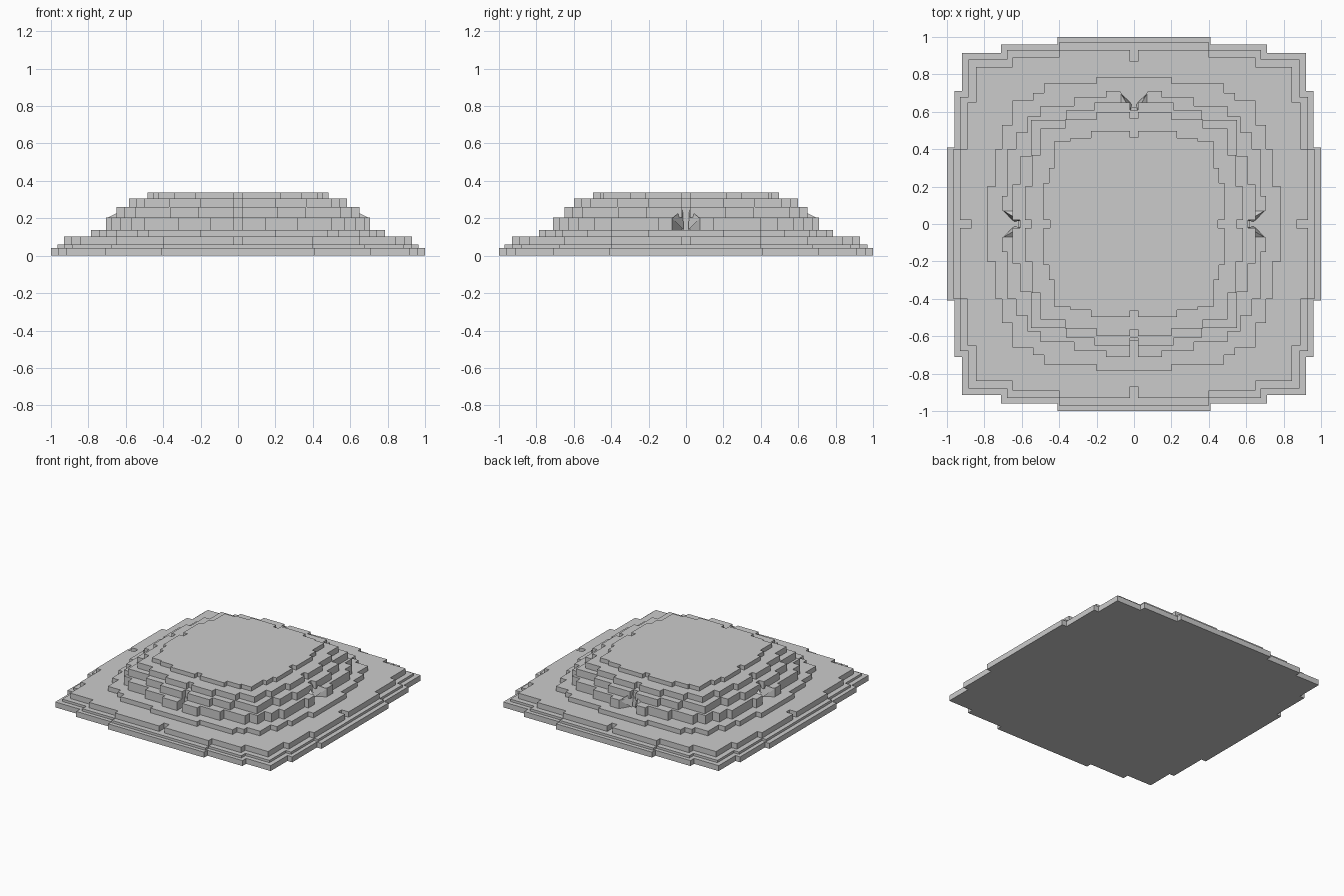
import bpy, bmesh, math
from mathutils import Matrix

if "Cube" in bpy.data.objects:
    bpy.data.objects.remove(bpy.data.objects["Cube"])


def link(name, bm):
    bmesh.ops.recalc_face_normals(bm, faces=bm.faces)
    me = bpy.data.meshes.new(name)
    bm.to_mesh(me)
    bm.free()
    ob = bpy.data.objects.new(name, me)
    bpy.context.collection.objects.link(ob)
    return ob


def quarter(xs, ys, cx, cy):
    """Stepped corner from the +x side round to the +y side."""
    pts = []
    for i, (r, h) in enumerate(xs):
        pts += [(r, h), (xs[i + 1][0] if i + 1 < len(xs) else cx, h)]
    pts.append((cx, cy))
    for i in range(len(ys) - 1, -1, -1):
        r, h = ys[i]
        pts += [(h, ys[i + 1][0] if i + 1 < len(ys) else cy), (h, r)]
    return pts


def tier(name, z0, z1, xs, ys, cx, cy, slot=0, flare=()):
    q = quarter(xs, ys, cx, cy)
    w = 0.022
    X, Y = xs[0][0], ys[0][0]

    def notch(r, key):
        # slot outline in (reach, offset) order, optionally flaring outward
        o = 0.075 if key in flare else w
        return [(r, -o), (r - slot, -w), (r - slot, w), (r, o)] if slot else []

    pts = [(a, b) for a, b in notch(X, 'E')] + q
    pts += [(-b, a) for a, b in notch(Y, 'N')] + [(-a, b) for a, b in q[::-1]]
    pts += [(-a, -b) for a, b in notch(X, 'W')] + [(-a, -b) for a, b in q]
    pts += [(b, -a) for a, b in notch(Y, 'S')] + [(a, -b) for a, b in q[::-1]]
    bm = bmesh.new()
    face = bm.faces.new([bm.verts.new((x, y, z0)) for x, y in pts])
    ext = bmesh.ops.extrude_face_region(bm, geom=[face], use_keep_orig=True)
    bmesh.ops.translate(bm, vec=(0, 0, z1 - z0),
                        verts=[v for v in ext['geom'] if isinstance(v, bmesh.types.BMVert)])
    link(name, bm)


# stacked tiers: (reach, half length) steps per side, then the corner
tier("base_tier", 0, .042, [(1, .41), (.96, .71)], [(1, .41), (.96, .71)], .92, .915)
tier("plinth_tier", .042, .06, [(.965, .40), (.93, .68)], [(.97, .40), (.93, .68)], .885, .88)
tier("lower_tier", .06, .102, [(.93, .40), (.89, .65)], [(.93, .40), (.89, .65)], .845, .84, .06)
tier("terrace_tier", .102, .138, [(.785, .20), (.74, .40), (.705, .53)],
     [(.785, .20), (.75, .48), (.70, .54)], .65, .66)
tier("wall_tier", .138, .205, [(.707, .15), (.675, .40), (.63, .49)],
     [(.712, .15), (.675, .32), (.63, .50)], .57, .575, .09, flare='ENW')
tier("fourth_tier", .205, .26, [(.65, .21), (.61, .36)], [(.65, .21), (.61, .36)], .55, .555, .04)
tier("fifth_tier", .26, .305, [(.583, .20), (.545, .37)], [(.60, .20), (.56, .37)], .50, .51, .035)
tier("top_tier", .305, .337, [(.483, .22), (.455, .30)], [(.497, .23), (.46, .34)], .425, .445, .035)

# splintered wedges either side of the damaged grooves
bm = bmesh.new()
for ang in (0, 90, 180):
    for s in (-1, 1):
        vs = [bm.verts.new(p) for p in ((.61, s * .018, .245), (.61, s * .07, .205),
                                        (.705, s * .075, .20), (.64, s * .012, .138))]
        for i in range(4):
            bm.faces.new([vs[j] for j in range(4) if j != i])
        bmesh.ops.rotate(bm, verts=vs, cent=(0, 0, 0),
                         matrix=Matrix.Rotation(math.radians(ang), 3, 'Z'))
link("broken_stone_wedges", bm)
